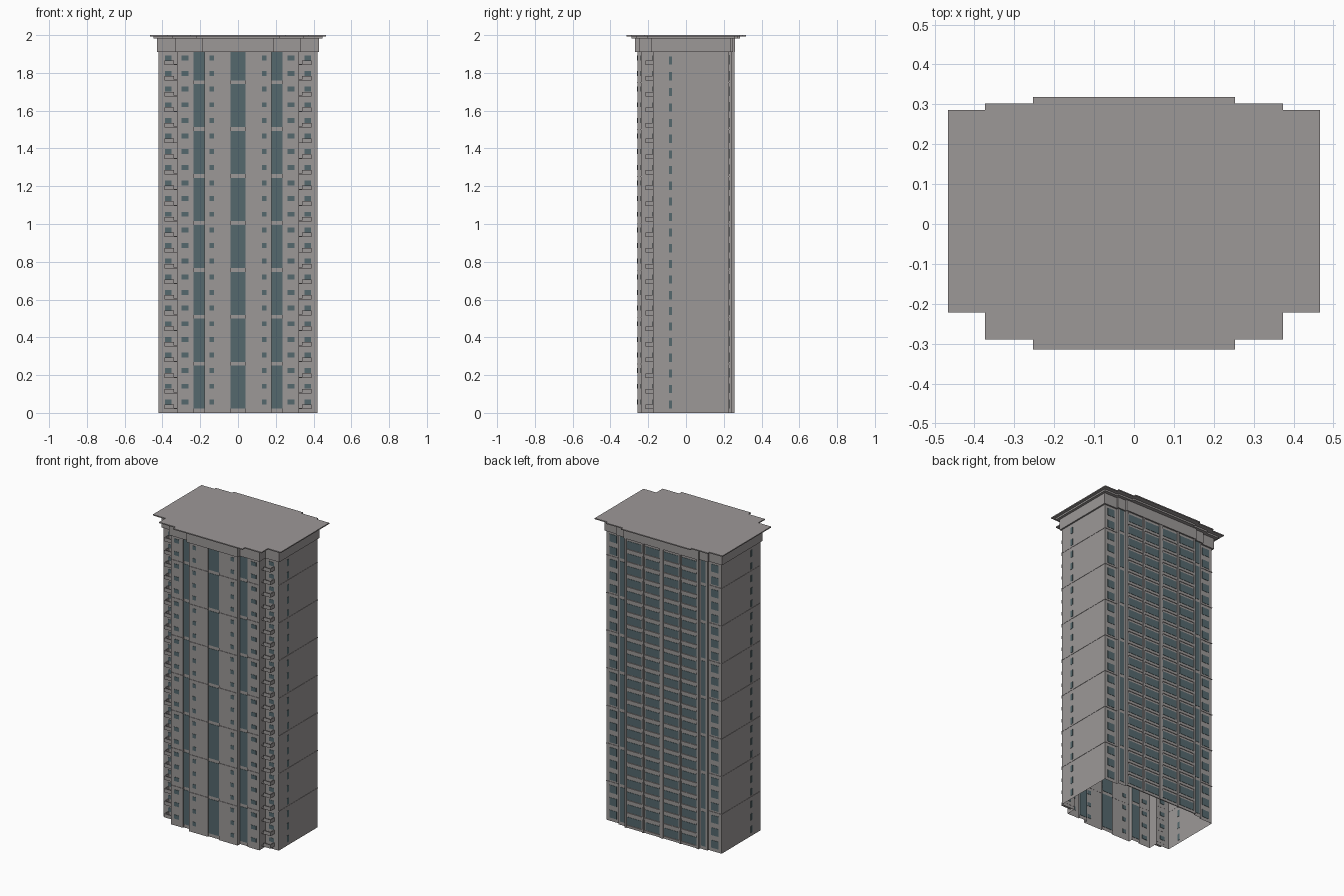
import bpy, bmesh

if "Cube" in bpy.data.objects:
    bpy.data.objects.remove(bpy.data.objects["Cube"])

FLOOR = 0.0828          # storey height
FLOORS = 23
BAND = FLOOR * 3        # every third storey has a joint
TOP = 1.91              # top of the walls


def material(name, rgb):
    m = bpy.data.materials.new(name)
    m.diffuse_color = (*rgb, 1)
    m.use_nodes = True
    m.node_tree.nodes["Principled BSDF"].inputs["Base Color"].default_value = m.diffuse_color
    return m


WALL = material("warm grey concrete", (0.335, 0.315, 0.312))
GLASS = material("blue grey glass", (0.09, 0.14, 0.155))


def finish(name, bm, mat):
    me = bpy.data.meshes.new(name)
    bm.to_mesh(me)
    bm.free()
    me.materials.append(mat)
    ob = bpy.data.objects.new(name, me)
    bpy.context.collection.objects.link(ob)
    return ob


def prism(name, half, z0, z1, capped=True):
    """Extrude an outline given by its right half (front to back)."""
    pts = half + [(-x, y) for x, y in reversed(half)]
    bm = bmesh.new()
    lo = [bm.verts.new((x, y, z0)) for x, y in pts]
    hi = [bm.verts.new((x, y, z1)) for x, y in pts]
    n = len(pts)
    for i in range(n):
        j = (i + 1) % n
        bm.faces.new((lo[i], lo[j], hi[j], hi[i]))
    if capped:
        bm.faces.new(lo[::-1])
        bm.faces.new(hi)
    return finish(name, bm, WALL)


def boxes(name, items, mat, mirror=True):
    """Boxes (x0, x1, y0, y1, z0, z1), mirrored across x = 0 by default."""
    bm = bmesh.new()
    for x0, x1, y0, y1, z0, z1 in items:
        for s in ((1, -1) if mirror else (1,)):
            a, b = sorted((s * x0, s * x1))
            r = bmesh.ops.create_cube(bm, size=1)
            bmesh.ops.scale(bm, vec=(b - a, y1 - y0, z1 - z0), verts=r["verts"])
            bmesh.ops.translate(bm, vec=((a + b) / 2, (y0 + y1) / 2, (z0 + z1) / 2),
                                verts=r["verts"])
    return finish(name, bm, mat)


# Stepped wall shell, open underneath
wall = [(0.04, -0.249), (0.04, -0.257), (0.177, -0.257), (0.177, -0.23),
        (0.235, -0.23), (0.235, -0.238), (0.322, -0.238), (0.322, -0.175),
        (0.42, -0.175), (0.42, 0.228), (0.325, 0.228), (0.325, 0.24),
        (0.27, 0.24), (0.27, 0.25)]
prism("walls", wall, 0, TOP, capped=False)

# Cornice, soffit step and overhanging roof
cornice = [(0.187, -0.27), (0.187, -0.248), (0.33, -0.248), (0.33, -0.185),
           (0.43, -0.185), (0.43, 0.238), (0.335, 0.238), (0.335, 0.25),
           (0.275, 0.25), (0.275, 0.26)]
prism("cornice", cornice, TOP, 1.982)
soffit = [(0.22, -0.288), (0.22, -0.266), (0.35, -0.266), (0.35, -0.203),
          (0.447, -0.203), (0.447, 0.26), (0.35, 0.26), (0.35, 0.272),
          (0.24, 0.272), (0.24, 0.285)]
prism("roof_soffit", soffit, 1.982, 1.993)
roof = [(0.253, -0.315), (0.253, -0.289), (0.373, -0.289), (0.373, -0.222),
        (0.466, -0.222), (0.466, 0.286), (0.373, 0.286), (0.373, 0.302),
        (0.253, 0.302), (0.253, 0.318)]
prism("roof", roof, 1.993, 2.0)

# Tall glazed strips, broken at each band
T = 0.002
strips, back_strips, mid_strips = [], [], []
for k in range(8):
    z0, z1 = 0.022 + k * BAND, min(0.25 + k * BAND, TOP)
    strips.append((0.177, 0.235, -0.23 - T, -0.23 + T, z0, z1))
    back_strips.append((0.28, 0.312, 0.24 - T, 0.24 + T, z0, z1))
    mid_strips.append((-0.04, 0.04, -0.249 - T, -0.249 + T, z0, z1))
boxes("front_side_glazing", strips, GLASS)
boxes("front_centre_glazing", mid_strips, GLASS, mirror=False)
boxes("back_glazing", back_strips, GLASS)

# Windows, sills and balconies on every storey
front, side, back, sills, balconies = [], [], [], [], []
for i in range(FLOORS):
    z = i * FLOOR
    for x0, x1, y in ((0.126, 0.152, -0.257), (0.263, 0.30, -0.238),
                      (0.352, 0.386, -0.175)):
        front.append((x0, x1, y - T, y + T, z + 0.045, z + 0.071))
    side.append((0.42 - T, 0.42 + T, -0.091, -0.073, z + 0.022, z + 0.065))
    for x0, x1, y in ((0.014, 0.121, 0.25), (0.149, 0.256, 0.25),
                      (0.345, 0.398, 0.228)):
        back.append((x0, x1, y - T, y + T, z + 0.022, z + 0.072))
    sills.append((0, 0.265, 0.249, 0.254, z + 0.002, z + 0.018))
    # balcony slab, front parapet, end parapet
    balconies += [(0.322, 0.388, -0.215, -0.174, z + 0.020, z + 0.025),
                  (0.338, 0.388, -0.215, -0.210, z + 0.025, z + 0.044),
                  (0.383, 0.388, -0.210, -0.174, z + 0.025, z + 0.044)]
boxes("front_windows", front, GLASS)
boxes("side_windows", side, GLASS)
boxes("back_windows", back, GLASS)
boxes("back_sills", sills, WALL)
boxes("balconies", balconies, WALL)

# Back pilasters between the window columns
boxes("back_pilasters", [(a, a + 0.012, 0.249, 0.257, 0, TOP)
                         for a in (0.0, 0.129, 0.258)], WALL)

# Thin joint ledges round the plain ends and back, every third storey
joints = []
for k in range(1, 8):
    z0 = k * BAND + 0.008
    joints += [(0.419, 0.422, -0.175, 0.23, z0, z0 + 0.004),
               (0.325, 0.422, 0.227, 0.231, z0, z0 + 0.004),
               (0.235, 0.322, -0.241, -0.237, z0, z0 + 0.004),
               (0.04, 0.177, -0.26, -0.256, z0, z0 + 0.004)]
boxes("joint_ledges", joints, WALL)
